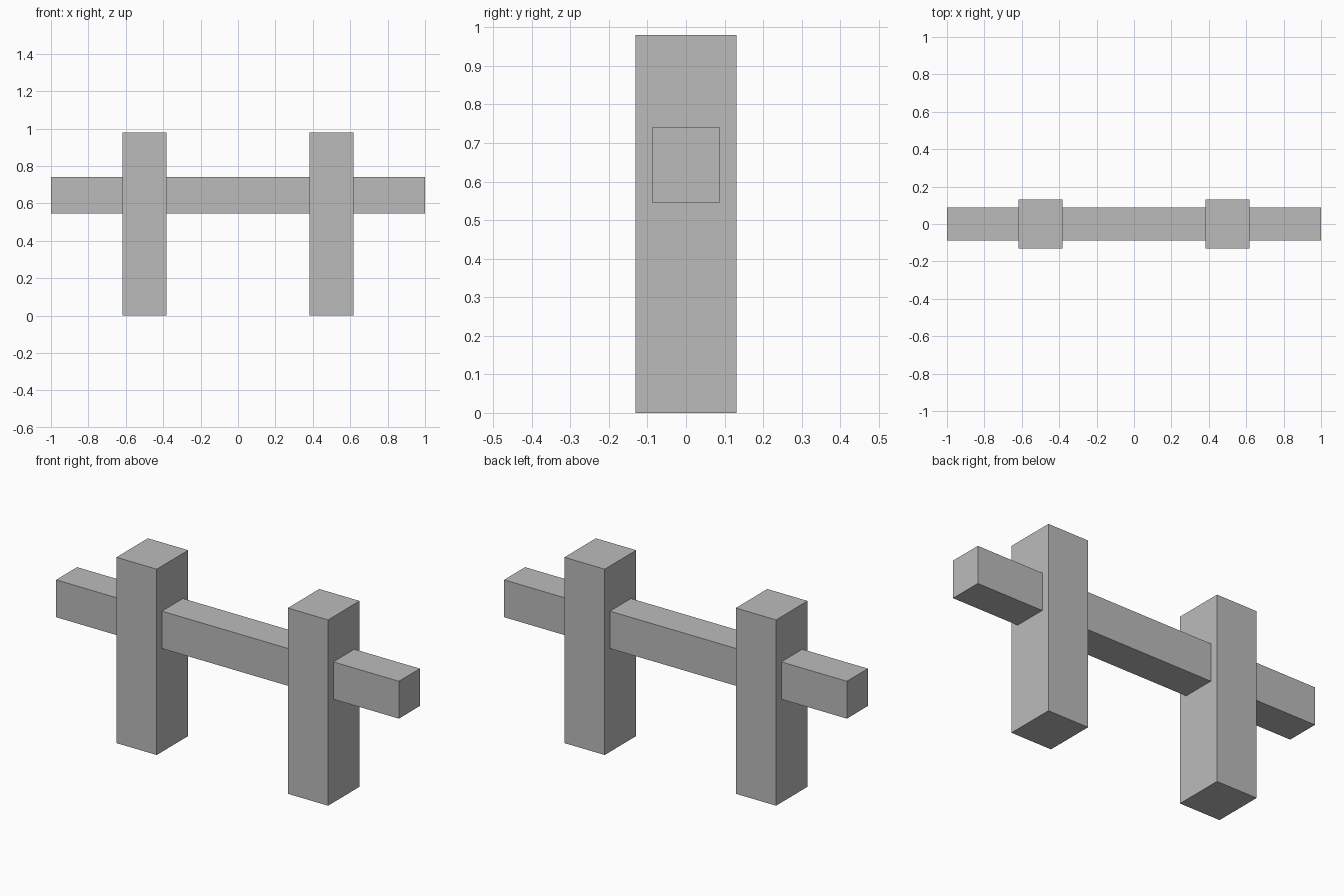
import bpy

# Remove the default cube
cube = bpy.data.objects.get("Cube")
if cube:
    bpy.data.objects.remove(cube, do_unlink=True)

# Single plain material
GREY = (0.5, 0.5, 0.5, 1.0)
grey = bpy.data.materials.new("plain_grey")
grey.use_nodes = True
grey.diffuse_color = GREY
grey.node_tree.nodes["Principled BSDF"].inputs["Base Color"].default_value = GREY


def add_box(name, size, centre):
    """Add a flat-sided box with real dimensions in its mesh."""
    bpy.ops.mesh.primitive_cube_add(size=1, location=centre)
    box = bpy.context.object
    box.name = name
    box.scale = size
    bpy.ops.object.transform_apply(location=False, rotation=False, scale=True)
    box.data.materials.append(grey)
    return box


POST_HEIGHT = 0.98
RAIL_BOTTOM, RAIL_TOP = 0.545, 0.742

# Upright posts, one on each side
for name, side in (("left_post", 1), ("right_post", -1)):
    add_box(name, (0.235, 0.262, POST_HEIGHT), (side * 0.5, 0, POST_HEIGHT / 2))

# Cross rail running through both posts
add_box("cross_rail", (2.0, 0.175, RAIL_TOP - RAIL_BOTTOM),
        (0, 0, (RAIL_BOTTOM + RAIL_TOP) / 2))
